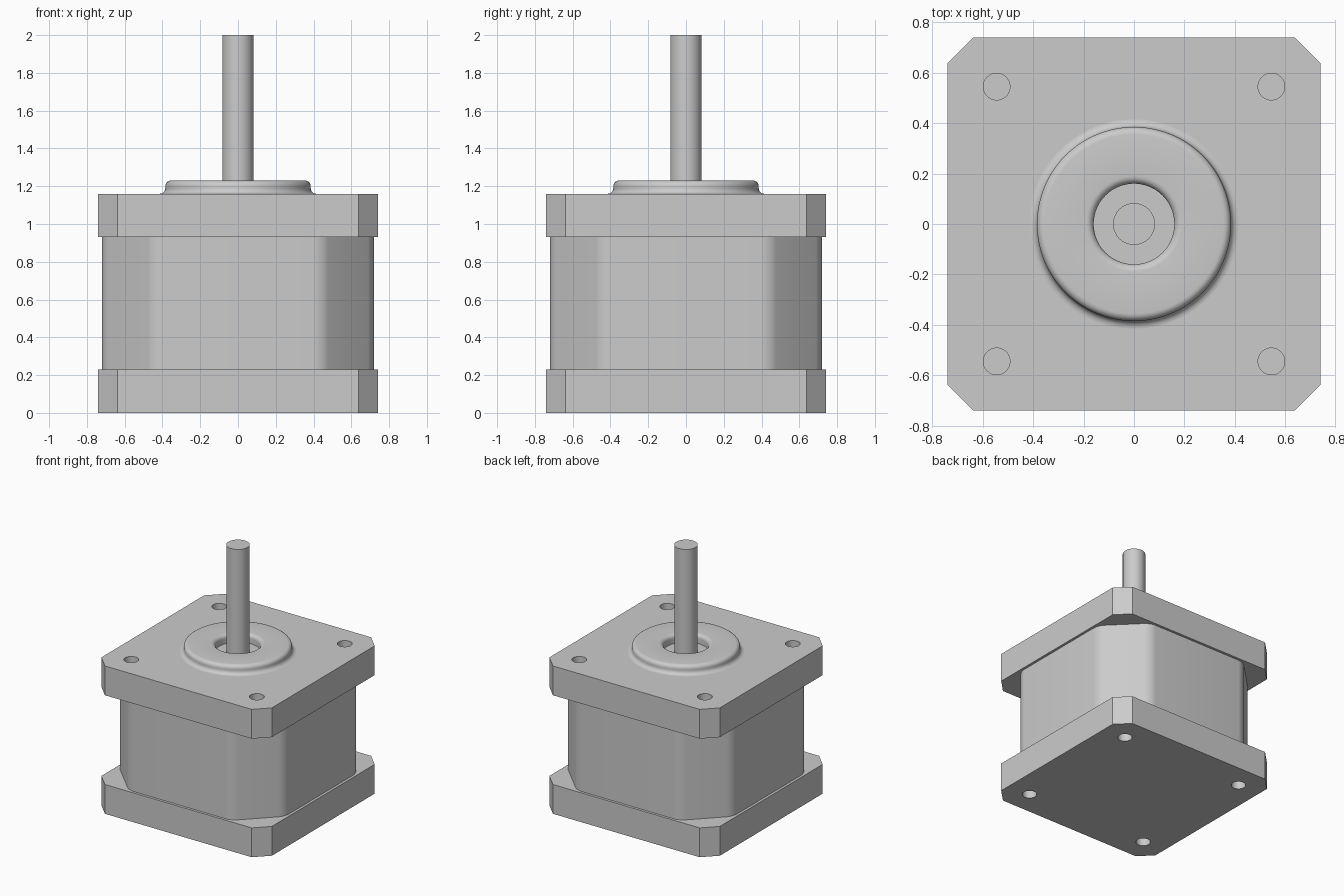
import bpy, bmesh, math
from math import sin, cos, pi, radians

if "Cube" in bpy.data.objects:
    bpy.data.objects.remove(bpy.data.objects["Cube"], do_unlink=True)

GREY = (0.6, 0.6, 0.6, 1.0)
metal = bpy.data.materials.new("grey metal")
metal.use_nodes = True
metal.diffuse_color = GREY
metal.node_tree.nodes["Principled BSDF"].inputs["Base Color"].default_value = GREY


def link(name, data):
    obj = bpy.data.objects.new(name, data)
    bpy.context.collection.objects.link(obj)
    return obj


def finish(obj, angle=30):
    bpy.ops.object.select_all(action='DESELECT')
    obj.select_set(True)
    bpy.context.view_layer.objects.active = obj
    if obj.type == 'CURVE':
        bpy.ops.object.convert(target='MESH')
        obj = bpy.context.view_layer.objects.active
    obj.data.materials.clear()
    obj.data.materials.append(metal)
    bpy.ops.object.shade_smooth_by_angle(angle=radians(angle))


def chamfered_square(half, flat):
    """Corner points of a square whose corners are cut at 45 degrees."""
    quarter = [(half, -flat), (half, flat)]
    points = []
    for i in range(4):
        c, s = round(cos(i * pi / 2)), round(sin(i * pi / 2))
        points += [(c * x - s * y, s * x + c * y) for x, y in quarter]
    return points


def circle(cx, cy, r, n=40):
    return [(cx + r * cos(2 * pi * i / n), cy + r * sin(2 * pi * i / n)) for i in range(n)]


def end_plate(name, z0, z1):
    """Chamfered plate with four screw holes through it."""
    curve = bpy.data.curves.new(name, 'CURVE')
    curve.dimensions = '2D'
    curve.fill_mode = 'BOTH'
    curve.extrude = (z1 - z0) / 2
    loops = [chamfered_square(0.74, 0.637)]
    loops += [circle(sx * 0.545, sy * 0.545, 0.053) for sx in (-1, 1) for sy in (-1, 1)]
    for loop in loops:
        spline = curve.splines.new('POLY')
        spline.points.add(len(loop) - 1)
        for point, (x, y) in zip(spline.points, loop):
            point.co = (x, y, 0, 1)
        spline.use_cyclic_u = True
    obj = link(name, curve)
    obj.location.z = (z0 + z1) / 2
    finish(obj)


def body(name, z0, z1):
    """Chamfered block with softly rounded upright edges."""
    bm = bmesh.new()
    base = bm.faces.new([bm.verts.new((x, y, z0)) for x, y in chamfered_square(0.72, 0.445)])
    top = bmesh.ops.extrude_face_region(bm, geom=[base], use_keep_orig=True)["geom"]
    bmesh.ops.translate(bm, vec=(0, 0, z1 - z0),
                        verts=[g for g in top if isinstance(g, bmesh.types.BMVert)])
    upright = [e for e in bm.edges if abs(e.verts[0].co.z - e.verts[1].co.z) > 0.1]
    bmesh.ops.bevel(bm, geom=upright, offset=0.045, segments=6, profile=0.5, affect='EDGES')
    bmesh.ops.recalc_face_normals(bm, faces=bm.faces)
    mesh = bpy.data.meshes.new(name)
    bm.to_mesh(mesh)
    bm.free()
    finish(link(name, mesh))


def lathe(name, profile, steps=96):
    """Spin an (r, z) profile around the upright axis."""
    bm = bmesh.new()
    verts = [bm.verts.new((r, 0, z)) for r, z in profile]
    edges = [bm.edges.new(pair) for pair in zip(verts, verts[1:])]
    bmesh.ops.spin(bm, geom=verts + edges, cent=(0, 0, 0), axis=(0, 0, 1),
                   angle=2 * pi, steps=steps)
    bmesh.ops.remove_doubles(bm, verts=bm.verts, dist=0.0002)
    bmesh.ops.recalc_face_normals(bm, faces=bm.faces)
    mesh = bpy.data.meshes.new(name)
    bm.to_mesh(mesh)
    bm.free()
    finish(link(name, mesh), 40)


def arc(cr, cz, r, start, end, n=6):
    angles = [radians(start + (end - start) * i / n) for i in range(n + 1)]
    return [(cr + r * cos(a), cz + r * sin(a)) for a in angles]


# Housing: two end plates around the body
end_plate("bottom_plate", 0.0, 0.23)
end_plate("top_plate", 0.93, 1.16)
body("motor_body", 0.23, 0.93)

# Raised ring: flared foot, rounded outer rim, rounded inner lip
ring = arc(0.415, 1.19, 0.03, 270, 180)
ring += arc(0.355, 1.2, 0.03, 0, 90)
ring += arc(0.19, 1.2, 0.03, 90, 180)
ring += [(0.16, 1.16)]
lathe("pilot_ring", ring)

# Output shaft
lathe("shaft", [(0, 1.16), (0.083, 1.16), (0.083, 2.0), (0, 2.0)], 64)
